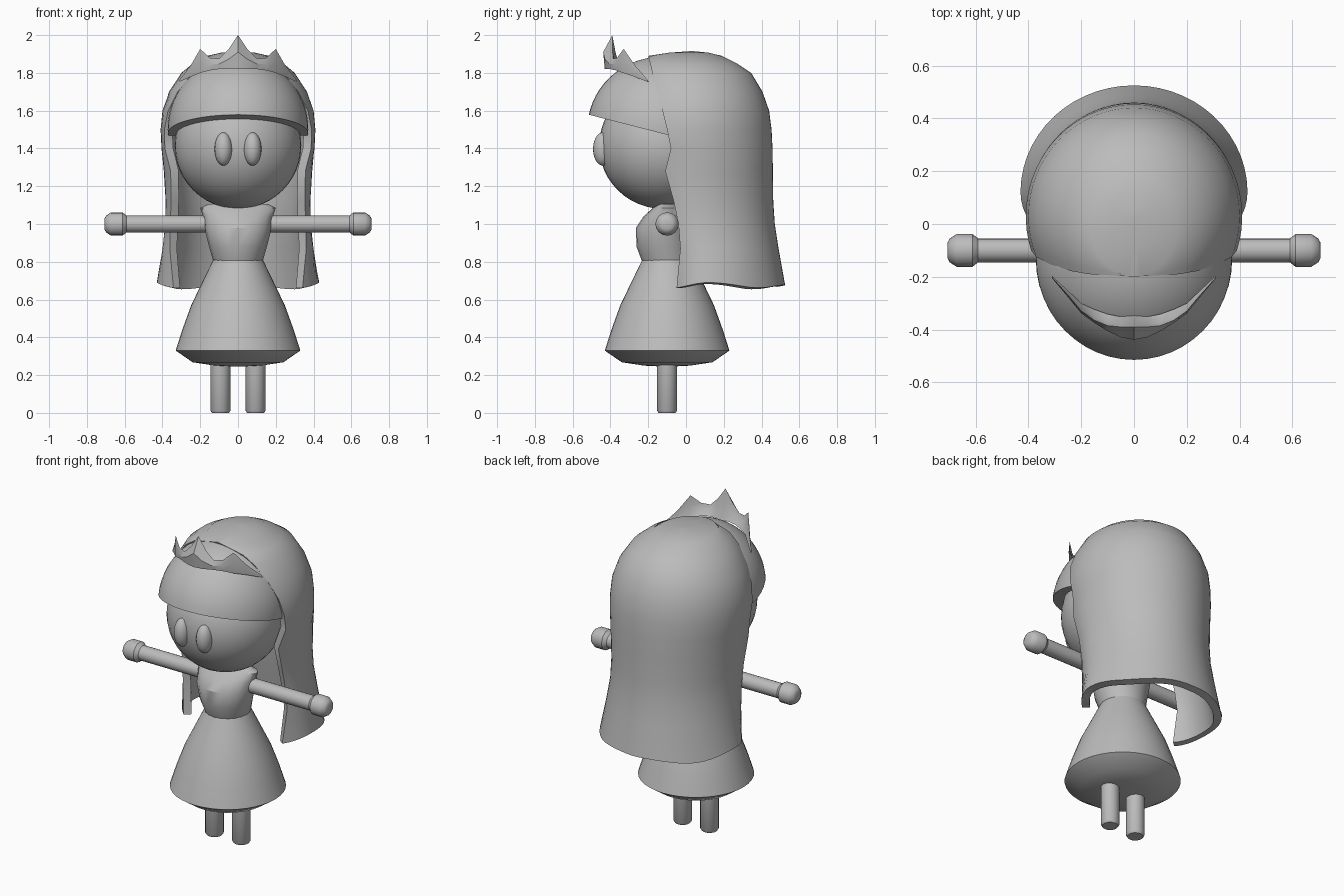
import bpy, bmesh, math
from mathutils import Vector, Matrix

if "Cube" in bpy.data.objects:
    bpy.data.objects.remove(bpy.data.objects["Cube"])

grey = bpy.data.materials.new("plain_grey")
grey.diffuse_color = (0.5, 0.5, 0.5, 1)
grey.use_nodes = True
grey.node_tree.nodes["Principled BSDF"].inputs["Base Color"].default_value = grey.diffuse_color
CY = -0.1  # body axis


def finish(name, bm, angle=35, thickness=0):
    bmesh.ops.remove_doubles(bm, verts=bm.verts, dist=0.0005)
    bmesh.ops.recalc_face_normals(bm, faces=bm.faces)
    me = bpy.data.meshes.new(name)
    bm.to_mesh(me)
    bm.free()
    me.materials.append(grey)
    ob = bpy.data.objects.new(name, me)
    bpy.context.collection.objects.link(ob)
    bpy.ops.object.select_all(action='DESELECT')
    ob.select_set(True)
    bpy.context.view_layer.objects.active = ob
    if thickness:
        mod = ob.modifiers.new("thickness", 'SOLIDIFY')
        mod.thickness = thickness
        mod.offset = -1
        bpy.ops.object.modifier_apply(modifier=mod.name)
    bpy.ops.object.shade_smooth_by_angle(angle=math.radians(angle))
    return ob


def loft(bm, rows, closed=True, caps=False):
    """Skin rows of points with quads."""
    vs = [[bm.verts.new(p) for p in row] for row in rows]
    n = len(rows[0])
    for a, b in zip(vs, vs[1:]):
        for i in range(n if closed else n - 1):
            j = (i + 1) % n
            bm.faces.new((a[i], a[j], b[j], b[i]))
    if caps:
        bm.faces.new(vs[0])
        bm.faces.new(vs[-1])


def ring(z, rx, yf, yb, n=32):
    c, r = (yf + yb) / 2, (yb - yf) / 2
    return [(rx * math.cos(2 * math.pi * i / n), c + r * math.sin(2 * math.pi * i / n), z)
            for i in range(n)]


def turned(name, profile, matrix=Matrix(), n=32):
    """Round part from (radius, height) pairs, placed by a matrix."""
    bm = bmesh.new()
    loft(bm, [ring(z, r, -r, r, n) for r, z in profile], caps=True)
    bm.transform(matrix)
    return finish(name, bm)


def ellipsoid(centre, radii, u=40, v=24):
    bm = bmesh.new()
    bmesh.ops.create_uvsphere(bm, u_segments=u, v_segments=v, radius=1)
    bm.transform(Matrix.Translation(centre) @ Matrix.Diagonal((*radii, 1)))
    return bm


# head and eyes
finish("head", ellipsoid((0, -0.12, 1.415), (0.335, 0.34, 0.335)))
for side, s in (("left", -1), ("right", 1)):
    finish(side + "_eye", ellipsoid((s * 0.077, -0.44, 1.397), (0.047, 0.052, 0.088), 20, 14))

# fringe: dome cut by a tilted plane below and an upright plane behind
bm = ellipsoid((0, -0.13, 1.50), (0.372, 0.393, 0.385), 48, 32)
for co, no in (((0, -0.52, 1.58), (0, -0.10, -0.39)), ((0, -0.09, 1.5), (0, 1, 0))):
    cut = bmesh.ops.bisect_plane(bm, geom=bm.verts[:] + bm.edges[:] + bm.faces[:],
                                 plane_co=co, plane_no=Vector(no).normalized(), clear_outer=True)
    edges = [e for e in cut["geom_cut"] if isinstance(e, bmesh.types.BMEdge)]
    bmesh.ops.contextual_create(bm, geom=edges)
finish("fringe", bm)

# long back hair: open C-shaped sections
# z, half width, centre y, back radius, front radius, y of front edge
levels = [(1.915, .01, .03, .01, .01, -.9), (1.907, .09, .02, .10, .11, -.9),
          (1.89, .165, 0, .19, .2, -.9), (1.85, .24, 0, .27, .27, -.19),
          (1.80, .30, .02, .325, .33, -.178), (1.70, .365, .03, .375, .375, -.152),
          (1.60, .40, .03, .41, .41, -.125), (1.50, .41, .03, .423, .42, -.10),
          (1.40, .405, .04, .418, .41, -.08), (1.28, .393, .05, .41, .38, -.11),
          (1.12, .383, .06, .402, .33, -.065), (1.0, .385, .07, .40, .30, -.04),
          (.87, .40, .09, .40, .28, -.03), (.675, .43, .12, .405, .28, -.05)]
rows, N = [], 40
for z, rx, cy, rb, rf, yf in levels:
    tmax = math.acos(max(-1, (yf - cy) / rf))
    row = []
    for i in range(N + 1):
        t = tmax * (2 * i / N - 1)
        c = math.cos(t)
        dip = 0.015 * math.cos(4 * t) if z < 0.7 else 0
        row.append((rx * math.sin(t), cy + (rb if c > 0 else rf) * c, z + dip * min(1, abs(t))))
    rows.append(row)
bm = bmesh.new()
loft(bm, rows, closed=False)
bmesh.ops.contextual_create(bm, geom=[v for v in bm.verts if v.co.z > 1.9149])
finish("back_hair", bm, 40, 0.045)

# tiara: wedge section, x / base y / base z / top y / top z
half = [(0, -.43, 1.82, -.39, 2.0), (.05, -.422, 1.82, -.39, 1.925), (.10, -.40, 1.82, -.385, 1.875),
        (.15, -.37, 1.813, -.365, 1.88), (.20, -.335, 1.80, -.33, 1.927),
        (.25, -.275, 1.78, -.27, 1.84), (.31, -.205, 1.753, -.203, 1.763)]
rows = []
for sx, (x, y, z, ty, tz) in [(-1, h) for h in half[:0:-1]] + [(1, h) for h in half]:
    w = 0.075 * (1 - x / 0.31) + 0.008
    rows.append([(sx * x, y, z), (sx * x, y - 0.1 * w, (z + tz) / 2), (sx * x, ty, tz),
                 (sx * x, ty + 0.2 * w, (z + tz) / 2), (sx * x, y + w, z)])
bm = bmesh.new()
loft(bm, rows, caps=True)
finish("tiara", bm, 30)

# torso: z, half width, front y, back y
bm = bmesh.new()
loft(bm, [ring(*r, n=20) for r in ((.80, .13, -.232, .03), (.88, .153, -.262, .03),
                                   (.98, .178, -.265, .03), (1.04, .185, -.225, .02),
                                   (1.085, .20, -.175, -.02), (1.105, .16, -.155, -.045))], caps=True)
finish("torso", bm)

# skirt with shallow rounded underside
turned("skirt", [(.132, .81), (.19, .69), (.248, .57), (.295, .44), (.33, .33),
                 (.24, .268), (.12, .25), (.02, .245)], Matrix.Translation((0, CY, 0)), 40)

# limbs
for side, s in (("left", -1), ("right", 1)):
    turned(side + "_leg", [(.045, 0), (.053, .012), (.053, .30)],
           Matrix.Translation((s * 0.093, CY, 0)), 20)
    aim = Matrix.Translation((0, CY, 1.0)) @ Matrix.Rotation(s * math.pi / 2, 4, 'Y')
    turned(side + "_arm", [(.045, .12), (.045, .62)], aim, 20)
    turned(side + "_hand", [(.045, .59), (.062, .612), (.062, .672), (.045, .698), (.03, .706)], aim, 16)
